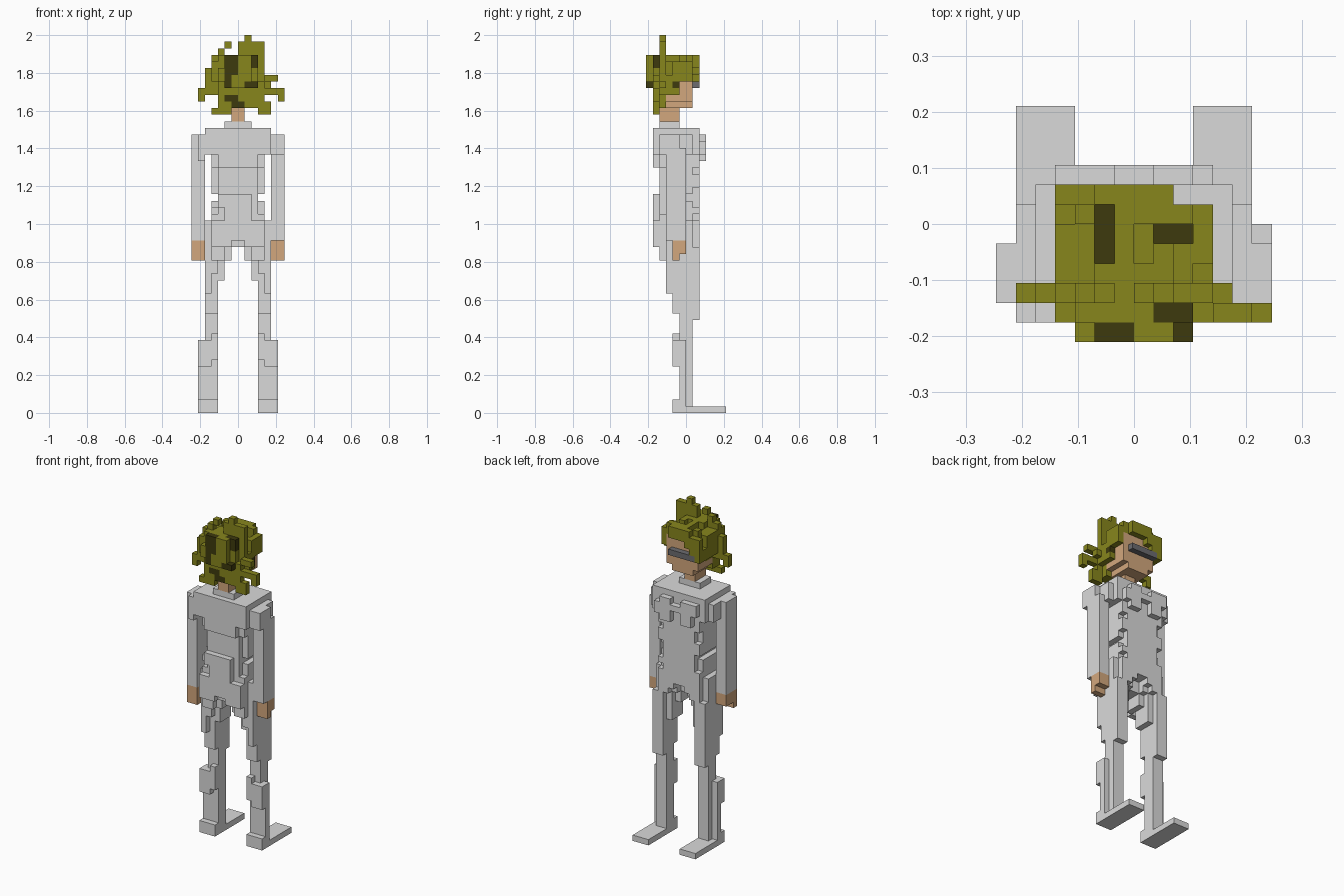
import bpy, bmesh, random
from mathutils import Vector

if "Cube" in bpy.data.objects:
    bpy.data.objects.remove(bpy.data.objects["Cube"])

U = 2 / 57  # edge of one cube
random.seed(4)

MATS = {}
for name, col in {"light_grey": (0.7, 0.7, 0.7), "skin": (0.65, 0.39, 0.205),
                  "olive": (0.245, 0.238, 0.012), "dark_olive": (0.048, 0.042, 0.004),
                  "dark_grey": (0.15, 0.15, 0.16)}.items():
    MATS[name] = bpy.data.materials.new(name)
    MATS[name].diffuse_color = (*col, 1)
NAMES = list(MATS)
PARTS = {}


def fill(cells, x0, x1, y0, y1, z0, z1, mat="light_grey"):
    """Fill a block of cubes; mat None carves it away."""
    for x in range(x0, x1):
        for y in range(y0, y1):
            for z in range(z0, z1):
                if mat:
                    cells[(x, y, z)] = NAMES.index(mat)
                else:
                    cells.pop((x, y, z), None)


def both(cells, x0, x1, *rest):
    """Fill a block and its mirror across x."""
    fill(cells, x0, x1, *rest)
    fill(cells, -x1, -x0, *rest)


def build(name, cells, solid):
    """Skin the exposed sides of the cubes and merge flat regions."""
    bm = bmesh.new()
    verts = {}
    for (c, m) in cells.items():
        for ax in range(3):
            for s in (0, 1):
                n = list(c)
                n[ax] += 1 if s else -1
                if tuple(n) in solid:
                    continue
                a, b = (ax + 1) % 3, (ax + 2) % 3
                ring = []
                for i, j in ((0, 0), (1, 0), (1, 1), (0, 1)):
                    p = list(c)
                    p[ax] += s
                    p[a] += i
                    p[b] += j
                    p = tuple(p)
                    if p not in verts:
                        verts[p] = bm.verts.new(Vector(p) * U)
                    ring.append(verts[p])
                f = bm.faces.new(ring if s else ring[::-1])
                f.material_index = m
    bmesh.ops.dissolve_limit(bm, angle_limit=0.01, verts=bm.verts[:], edges=bm.edges[:],
                             delimit={'MATERIAL'})
    me = bpy.data.meshes.new(name)
    bm.to_mesh(me)
    bm.free()
    for m in MATS.values():
        me.materials.append(m)
    bpy.context.collection.objects.link(bpy.data.objects.new(name, me))


# Torso
t = PARTS["torso"] = {}
fill(t, -4, 4, -4, 2, 25, 29)           # hips
both(t, 4, 5, -3, 1, 25, 29)
fill(t, -1, 1, 0, 2, 25, 27, None)
fill(t, -2, 2, 1, 2, 25, 26, None)
fill(t, -3, 3, -4, 2, 29, 37)           # waist
both(t, 3, 4, -3, 1, 29, 39)
both(t, 3, 4, -3, 1, 32, 33, None)
fill(t, -2, 2, -5, -4, 26, 33)          # seat
fill(t, -3, -2, -5, -4, 31, 33)
both(t, 1, 4, -5, -4, 25, 29)
fill(t, -4, 4, -4, 2, 37, 43)           # chest
fill(t, -3, 3, -5, -4, 37, 43)
both(t, 3, 5, -5, 2, 39, 43)
fill(t, -4, 3, 2, 3, 40, 42)
fill(t, 3, 4, 2, 3, 39, 41)
both(t, 1, 3, 2, 3, 38, 40)
fill(t, -1, 1, 2, 3, 41, 42, None)
fill(t, -2, 2, -4, -1, 43, 44)          # collar
for z in range(26, 38):                 # creased flanks
    for sx in (-4, 3):
        for y in (-4, 1):
            if z != 32 and random.random() < 0.4:
                t[(sx, y, z)] = 0

# Arms and hands
for side, fore in (("left", (-4, -1)), ("right", (-3, 0))):
    a = PARTS[side + "_arm"] = {}
    x0 = -7 if side == "left" else 5
    inner = -6 if side == "left" else 5
    fill(a, x0, x0 + 2, -4, -1, 39, 42)
    fill(a, x0, x0 + 2, *fore, 26, 40)
    if side == "left":
        fill(a, inner, inner + 1, -5, -4, 38, 42)
    fill(a, inner, inner + 1, -1, 1, 39, 42)
    h = PARTS[side + "_hand"] = {}
    y0 = fore[0] + (0 if side == "left" else 1)
    fill(h, x0, x0 + 2, y0, fore[1], 24, 26, "skin")
    fill(h, x0, x0 + 2, y0, y0 + 1, 23, 24, "skin")

# Legs and feet
for side in ("left", "right"):
    g = PARTS[side + "_leg"] = {}

    def leg(x0, x1, *rest):
        fill(g, *((x0, x1) if side == "right" else (-x1, -x0)), *rest)

    leg(3, 6, -2, 6, 0, 1)       # foot
    leg(3, 6, -2, -1, 1, 2)      # heel
    leg(3, 5, -1, 1, 1, 15)      # shin
    leg(5, 6, -1, 0, 1, 11)
    leg(3, 4, -2, -1, 8, 12)     # calf
    leg(4, 6, -2, -1, 7, 11)
    leg(3, 5, -2, 2, 15, 25)     # thigh
    leg(3, 5, 1, 2, 14, 15)
    leg(4, 5, -3, -2, 18, 25)
    leg(3, 4, -3, -2, 21, 25)
    leg(2, 3, -2, 1, 20, 25)
    leg(1, 2, -3, 0, 23, 25)
    leg(2, 4, -4, -3, 23, 25)

# Face and neck
f = PARTS["head"] = {}
fill(f, -1, 1, -4, -1, 44, 46, "skin")
fill(f, -2, 2, -3, 1, 46, 48, "skin")
fill(f, -3, 3, -3, 1, 47, 52, "skin")

g = PARTS["glasses"] = {}
fill(g, -3, 2, 1, 2, 49, 50, "dark_grey")

# Hair: rounded mass
h = PARTS["hair"] = {}
fill(h, -4, 4, -5, -1, 48, 53, "olive")
fill(h, -4, 4, -1, 1, 50, 53, "olive")
fill(h, -3, 3, -5, 1, 53, 54, "olive")
fill(h, -3, 3, -6, -5, 49, 53, "olive")
fill(h, -2, 2, -6, -5, 53, 54, "olive")
fill(h, -3, 3, -5, -3, 46, 48, "olive")
fill(h, -4, 2, 1, 2, 52, 54, "olive")
fill(h, -4, -2, 1, 2, 50, 52, "olive")
fill(h, -4, -3, -1, 2, 49, 50, "olive")
fill(h, -2, -1, 1, 2, 51, 52, "olive")
fill(h, -2, 3, 0, 1, 50, 52, None)
for z in range(48, 53):                 # ragged edges
    for x in (-4, 3):
        if random.random() < 0.35:
            h.pop((x, -5, z), None)
    for x in (-3, 2):
        if random.random() < 0.4:
            h.pop((x, -6, z), None)
# Dips between the locks
for b in ((2, 3, -3, -1, 53, 54), (-3, -2, -3, 0, 53, 54), (0, 1, -2, 0, 53, 54),
          (-4, -2, 1, 2, 53, 54), (-4, -3, -3, -1, 48, 49), (-4, -3, 0, 1, 51, 53),
          (2, 3, -6, -5, 51, 53), (3, 4, -5, -4, 52, 53), (3, 4, -3, -2, 51, 53)):
    fill(h, *b, None)
# Loose tufts: height, x from, x to, y
for z, x0, x1, y in ((56, 1, 2, -4), (55, 0, 4, -4), (55, -2, -1, -4), (54, 0, 4, -4),
                     (54, -3, -2, -4), (53, -4, 4, -4), (51, -5, 4, -4), (50, -5, 3, -4),
                     (50, 4, 6, -5), (49, -5, 5, -4), (48, -6, -3, -4), (48, 3, 7, -5),
                     (47, -6, -5, -4), (47, 3, 4, -5), (47, 6, 7, -5), (46, 3, 5, -5),
                     (45, -4, -1, -5), (45, 3, 5, -5)):
    fill(h, x0, x1, y, y + 1, z, z + 1, "olive")
# Dark roots at the bottom of two pits
for b in ((-2, -1, -2, 1), (1, 3, -1, 0)):
    fill(h, *b, 52, 54, None)
    fill(h, *b, 51, 52, "dark_olive")
# Dark strands
for b in ((-2, 0, -6, -5, 51, 54), (-2, -1, -6, -5, 49, 51), (1, 3, -5, -4, 52, 54),
          (1, 3, -6, -5, 49, 50), (-2, 0, -5, -4, 47, 48), (3, 4, -2, -1, 49, 50),
          (-1, 1, -5, -4, 46, 47)):
    fill(h, *b, "dark_olive")

# Parts never share a cube, and touching sides are left out
for c in h:
    f.pop(c, None)
solid = set().union(*PARTS.values())
for name, cells in PARTS.items():
    build(name, cells, solid)

for m in bpy.data.materials:
    if m.users and not m.is_grease_pencil:
        m.use_nodes = True
        m.node_tree.nodes["Principled BSDF"].inputs["Base Color"].default_value = m.diffuse_color
